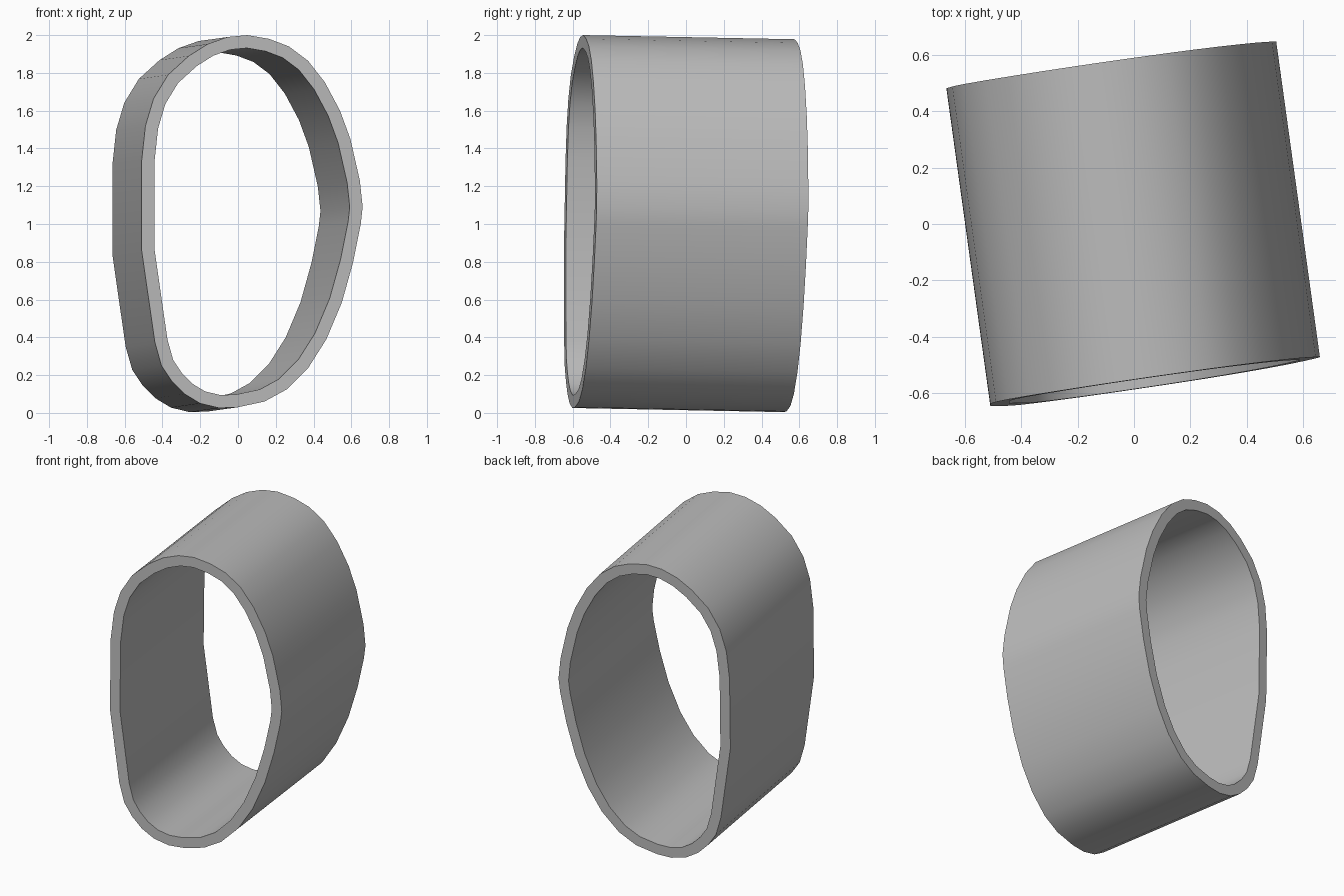
import bpy
import bmesh
import math
from mathutils import Vector

default = bpy.data.objects.get("Cube")
if default:
    bpy.data.objects.remove(default, do_unlink=True)

# Outer outline of the band, counter-clockwise from the upper left
OUTLINE = [Vector(p) for p in (
    (-.51, 1.335), (-.51, .86), (-.44, .373), (-.405, .25), (-.35, .167),
    (-.283, .10), (-.20, .05), (-.10, .026), (0, .03), (.14, .06),
    (.257, .124), (.373, .24), (.468, .39), (.55, .585), (.61, .8),
    (.65, 1.0), (.66, 1.09), (.645, 1.23), (.595, 1.45), (.54, 1.6),
    (.46, 1.75), (.37, 1.865), (.27, 1.94), (.165, 1.98), (.05, 2.0),
    (-.055, 1.99), (-.16, 1.953), (-.26, 1.89), (-.37, 1.79),
    (-.447, 1.664), (-.49, 1.52))]
WALL = 0.068
AXIS = Vector((-.155, 1.12, -.022))


def inset(points, distance):
    """Move every corner inwards along its mitred normal."""
    result = []
    for i, p in enumerate(points):
        a = (p - points[i - 1]).normalized()
        b = (points[(i + 1) % len(points)] - p).normalized()
        normal = Vector((-a.y - b.y, a.x + b.x)).normalized()
        result.append(p + normal * distance / normal.dot(Vector((-a.y, a.x))))
    return result


def on_front_plane(p):
    """Place an outline point on the slightly turned front plane."""
    return Vector((p.x, -.57 + .145 * p.x + .018 * (p.y - 1), p.y))


# Open band: outer wall, inner wall and two flat rims
bm = bmesh.new()
outer = [on_front_plane(p) for p in OUTLINE]
inner = [on_front_plane(p) for p in inset(OUTLINE, WALL)]
loops = [outer, inner, [v + AXIS for v in inner], [v + AXIS for v in outer]]
rings = [[bm.verts.new(v) for v in loop] for loop in loops]
count = len(OUTLINE)
for r in range(4):
    near, far = rings[r], rings[(r + 1) % 4]
    for i in range(count):
        j = (i + 1) % count
        bm.faces.new((near[i], near[j], far[j], far[i]))
bmesh.ops.recalc_face_normals(bm, faces=bm.faces)
mesh = bpy.data.meshes.new("band")
bm.to_mesh(mesh)
bm.free()
band = bpy.data.objects.new("band", mesh)
bpy.context.collection.objects.link(band)

# Plain grey material
grey = (.5, .5, .5, 1)
mat = bpy.data.materials.new("grey")
mat.use_nodes = True
mat.diffuse_color = grey
mat.node_tree.nodes["Principled BSDF"].inputs["Base Color"].default_value = grey
mesh.materials.append(mat)

# Smooth walls with crisp rim edges
bpy.ops.object.select_all(action="DESELECT")
band.select_set(True)
bpy.context.view_layer.objects.active = band
bpy.ops.object.shade_smooth_by_angle(angle=math.radians(35))
